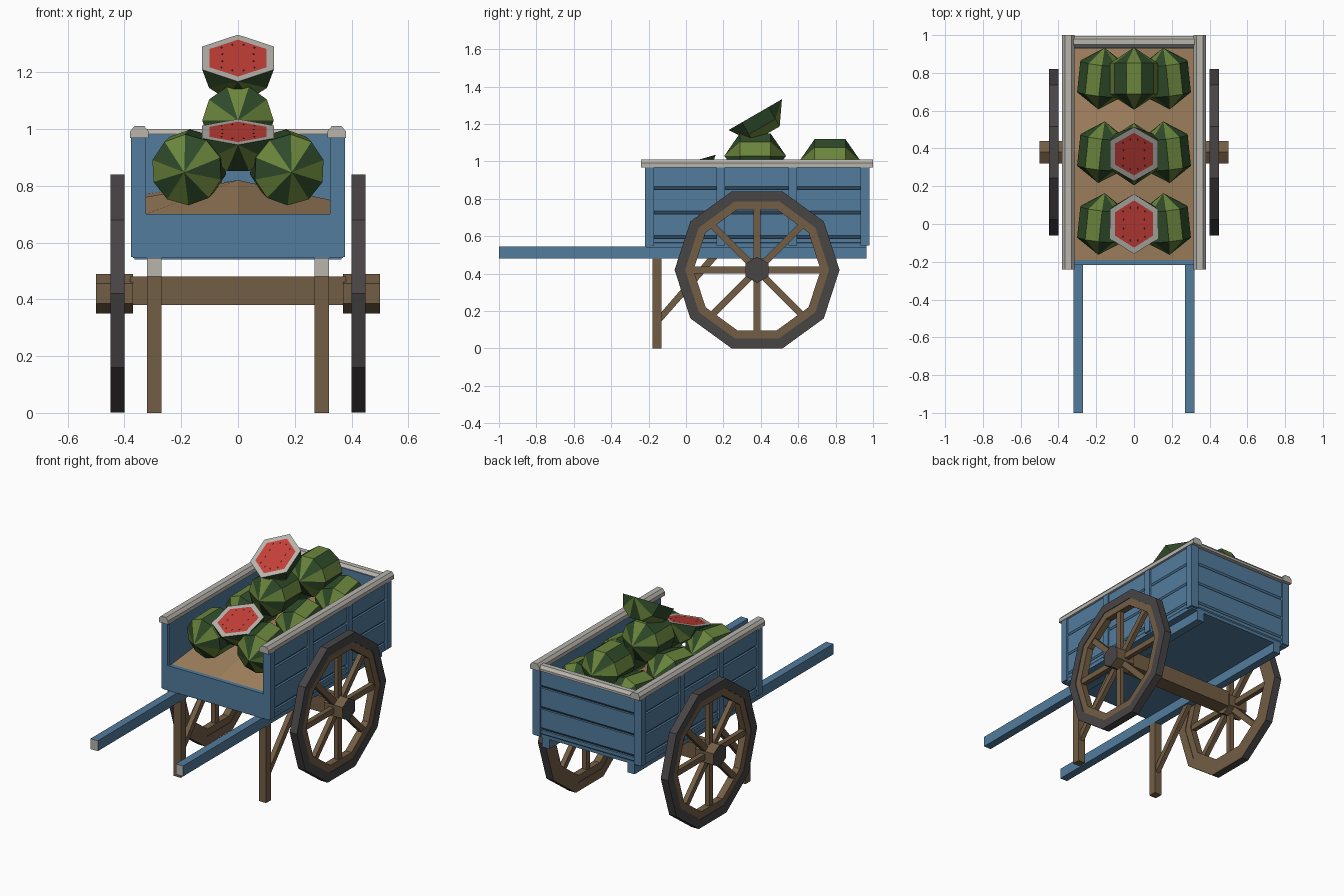
import bpy, bmesh, math
from math import cos, sin, pi, radians
from mathutils import Matrix, Vector

if "Cube" in bpy.data.objects:
    bpy.data.objects.remove(bpy.data.objects["Cube"])


def material(name, r, g, b):
    m = bpy.data.materials.new(name)
    m.use_nodes = True
    m.diffuse_color = (r, g, b, 1)
    m.node_tree.nodes["Principled BSDF"].inputs["Base Color"].default_value = (r, g, b, 1)
    return m


BLUE = material("blue paint", .085, .20, .34)
GREY = material("pale grey", .48, .46, .42)
WOOD = material("brown wood", .17, .11, .058)
TAN = material("tan straw", .38, .235, .12)
IRON = material("dark iron", .065, .058, .060)
LIGHT = material("light green rind", .145, .235, .045)
DARK = material("dark green rind", .028, .068, .022)
RED = material("red flesh", .56, .05, .04)
SEED = material("dark seed", .03, .012, .01)


def finish(name, bm, mats, mirror=False, rule=None):
    """Turn a bmesh into a flat shaded object, optionally mirrored across x."""
    bmesh.ops.recalc_face_normals(bm, faces=bm.faces)
    if rule:
        for f in bm.faces:
            f.material_index = rule(f)
    me = bpy.data.meshes.new(name)
    bm.to_mesh(me)
    bm.free()
    for m in mats:
        me.materials.append(m)
    ob = bpy.data.objects.new(name, me)
    bpy.context.collection.objects.link(ob)
    if mirror:
        ob.modifiers.new("mirror", 'MIRROR')
    return ob


def prism(name, outline, axis, lo, hi, mats, mirror=False, rule=None, turn=None):
    """Extrude a 2D outline along x or y; the outline holds (y, z) or (x, z)."""
    bm = bmesh.new()

    def at(u, v, t):
        return bm.verts.new((t, u, v) if axis == 'x' else (u, t, v))
    a = [at(u, v, lo) for u, v in outline]
    b = [at(u, v, hi) for u, v in outline]
    bm.faces.new(a)
    bm.faces.new(b)
    for i in range(len(a)):
        j = (i + 1) % len(a)
        bm.faces.new((a[i], a[j], b[j], b[i]))
    if turn:
        bm.transform(turn)
    return finish(name, bm, mats, mirror, rule)


def rect(u0, u1, v0, v1):
    return [(u0, v0), (u1, v0), (u1, v1), (u0, v1)]


def box(name, x, y, z, mat, mirror=False, **kw):
    return prism(name, rect(*y, *z), 'x', *x, [mat] if not isinstance(mat, list) else mat, mirror, **kw)


# Cart body: floor, inner walls and front board
box("floor", (-.365, .365), (-.21, .965), (.54, .565), BLUE)
box("side_wall", (.325, .352), (-.215, .965), (.545, .98), BLUE, True)
box("back_wall", (-.34, .34), (.93, .955), (.545, .98), BLUE)
box("front_board", (-.37, .37), (-.218, -.185), (.545, .70), BLUE)

# Outer planks with chamfered lower edges
for i in range(4):
    z0 = .455 + .132 * i
    z1, z0 = z0 + .132, max(z0, .55)

    def plank(inner, outer):
        return [(inner, z0), (outer - .013, z0), (outer, z0 + .016), (outer, z1), (inner, z1)]
    prism(f"side_plank_{i}", plank(.34, .366), 'y', -.21, .965, [BLUE], True)
    prism(f"back_plank_{i}", plank(.945, .97), 'x', -.36, .36, [BLUE])

# Upright posts
for i, y in enumerate((-.195, .185, .57, .955)):
    box(f"side_post_{i}", (.335, .377), (y - .023, y + .023), (.55, .975), BLUE, True)
box("back_corner_post", (.325, .37), (.95, .98), (.55, .975), BLUE, True)


# Capping rails with chamfered tops
def rail(a, b, z0, z1):
    return [(a, z0), (b, z0), (b, z1 - .018), (b - .015, z1), (a + .015, z1), (a, z1 - .018)]


prism("side_rail", rail(.315, .38, .968, 1.01), 'y', -.24, 1.0, [GREY], True)
prism("back_rail", rail(.935, .995, .968, 1.0), 'x', -.32, .32, [GREY])

# Shafts with pale ends, legs and braces
box("shaft", (.27, .32), (-1, .965), (.48, .545), [BLUE, GREY], True,
    rule=lambda f: int(f.normal.y < -.9))
box("leg", (.27, .32), (-.18, -.13), (0, .48), WOOD, True)
prism("leg_brace", [(-.135, .14), (.165, .48), (.115, .48), (-.135, .19)], 'x', .28, .31, [WOOD], True)

# Axle and wheels
WY, WZ = .38, .42
box("axle", (-.38, .38), (WY - .05, WY + .05), (.38, .48), WOOD)


def ring(name, r0, r1, x0, x1, mats, rule=None):
    bm = bmesh.new()
    n = 10
    loops = [[bm.verts.new((x, WY + r * cos(2 * pi * k / n), WZ + r * sin(2 * pi * k / n)))
              for k in range(n)] for r, x in ((r0, x0), (r1, x0), (r1, x1), (r0, x1))]
    for a, b in zip(loops, loops[1:] + loops[:1]):
        for k in range(n):
            bm.faces.new((a[k], a[k - 1], b[k - 1], b[k]))
    finish(name, bm, mats, True, rule)


ring("wheel_tyre", .385, .441, .40, .45, [IRON, WOOD], lambda f: int(f.normal.x < -.5))
ring("wheel_rim", .34, .39, .403, .446, [WOOD])
hub = [(WY + .07 * sin(k * pi / 3), WZ + .07 * cos(k * pi / 3)) for k in range(6)]
prism("wheel_hub", hub, 'x', .37, .50, [WOOD, IRON], True, lambda f: int(f.normal.x > .9))
centre = Matrix.Translation((0, WY, WZ))
for k in range(8):
    box(f"spoke_{k}", (.41, .44), (.03, .355), (-.018, .018), WOOD, True,
        turn=centre @ Matrix.Rotation(k * pi / 4, 4, 'X'))

# Straw bed, gently heaped
bm = bmesh.new()
rows = [(-.19, (.70, .70, .70)), (.38, (.76, .82, .75)), (.935, (.77, .82, .72))]
grid = [[bm.verts.new((x, y, z)) for x, z in zip((-.327, 0, .327), zs)] for y, zs in rows]
for a, b in zip(grid, grid[1:]):
    for i in range(2):
        bm.faces.new((a[i], a[i + 1], b[i + 1], b[i]))
finish("straw_bed", bm, [TAN])

# Melons: faceted, long axis along y, striped lengthwise
R, RING, TIP = .126, .082, .165


def melon(name, loc, rot, half=False):
    bm = bmesh.new()
    place = Matrix.Translation(loc) @ Matrix.Rotation(radians(rot[2]), 4, 'Z') \
        @ Matrix.Rotation(radians(rot[0]), 4, 'X') @ Matrix.Rotation(radians(rot[1]), 4, 'Y')
    count = 5 if half else 10
    arc = [(R * cos(pi + k * pi / 5), R * sin(pi + k * pi / 5)) for k in range(count + 1)]
    tips = [bm.verts.new((0, s * TIP, 0)) for s in (-1, 1)]
    ends = [[bm.verts.new((x, s * RING, z)) for x, z in arc] for s in (-1, 1)]
    for k in range(count):
        a, b = ends[0][k:k + 2], ends[1][k:k + 2]
        for verts in ((a[0], a[1], b[1], b[0]), (tips[0], a[1], a[0]), (tips[1], b[0], b[1])):
            bm.faces.new(verts).material_index = (k + 1) % 2
    if half:
        # Cut face: pale rind border around the red flesh, then seed plates
        outer = [tips[0], ends[0][-1], ends[1][-1], tips[1], ends[1][0], ends[0][0]]
        inner = [bm.verts.new(v.co * .79) for v in outer]
        for i in range(6):
            bm.faces.new((outer[i - 1], outer[i], inner[i], inner[i - 1])).material_index = 2
        bm.faces.new(inner).material_index = 3
    else:
        bmesh.ops.remove_doubles(bm, verts=bm.verts, dist=.0001)
    bm.transform(place)
    finish(name, bm, [LIGHT, DARK, GREY, RED])
    if half:
        bm = bmesh.new()
        spots = [(s * x, t * y) for s in (-1, 1) for t in (-1, 1) for x, y in ((.055, .025), (.058, .07), (.02, .09))]
        for x, y in spots:
            bm.faces.new([bm.verts.new((x + dx, y + dy, .002)) for dx, dy in
                          ((-.005, 0), (0, -.009), (.005, 0), (0, .009))])
        bm.transform(place)
        finish(name + "_seeds", bm, [SEED])


for i, y in enumerate((0, .38, .77)):
    for side, s in (("left", 1), ("right", -1)):
        melon(f"melon_{side}_{i}", (s * .172, y, .865), (6, s * 20, s * 6))
melon("melon_back_top", (0, .77, 1.0), (0, 0, 0))
melon("melon_middle_top", (0, .37, 1.03), (0, 0, 0))
melon("cut_melon_front", (0, 0, .99), (16, 0, 0), True)
melon("cut_melon_top", (0, .37, 1.25), (30, 0, 0), True)
